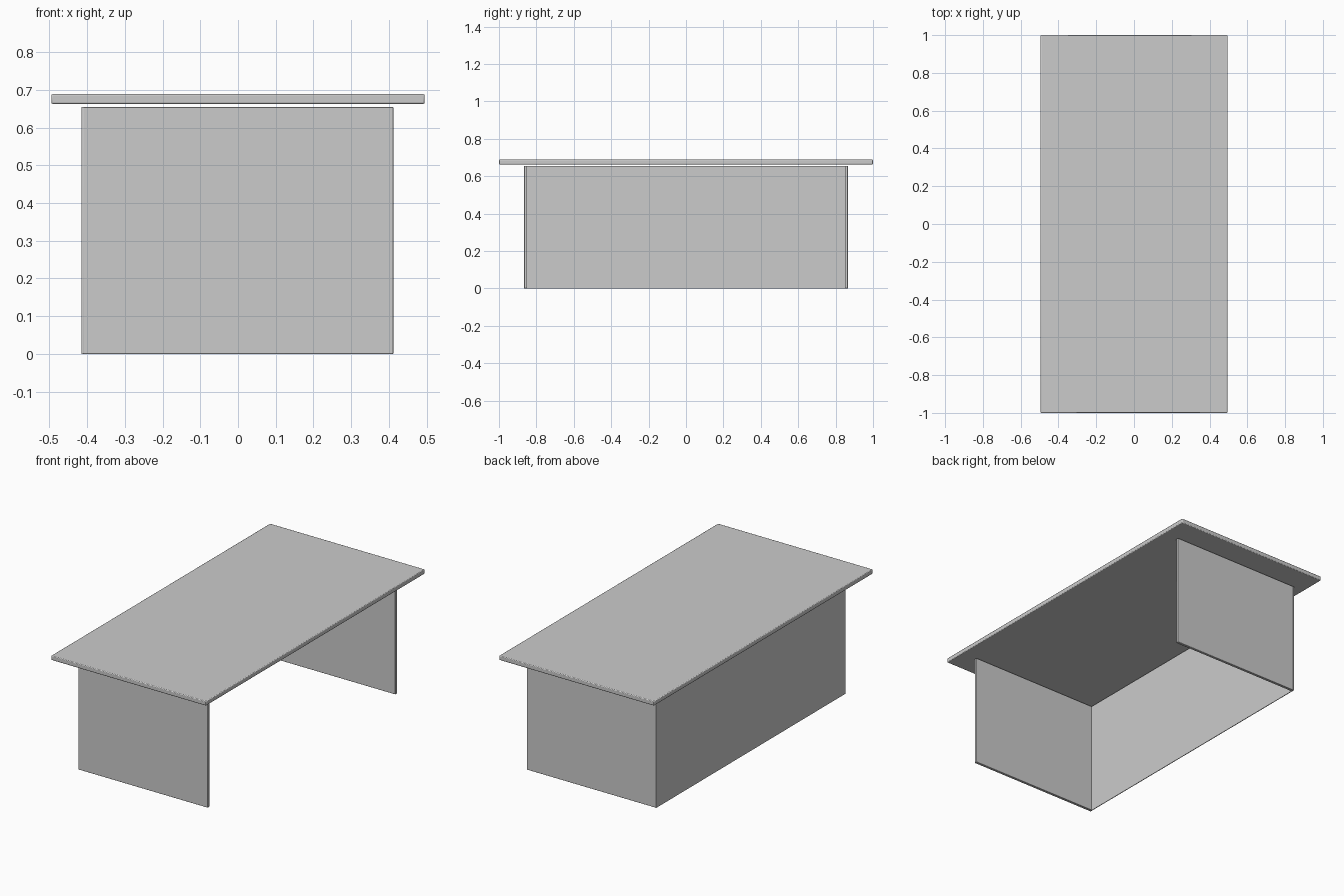
import bpy

if "Cube" in bpy.data.objects:
    bpy.data.objects.remove(bpy.data.objects["Cube"])


def board(name, low, high, bevel=0.0):
    """Rectangular board between two opposite corners, with optional eased edges."""
    bpy.ops.mesh.primitive_cube_add(size=1, location=[(a + b) / 2 for a, b in zip(low, high)])
    ob = bpy.context.object
    ob.name = name
    ob.scale = [b - a for a, b in zip(low, high)]
    bpy.ops.object.transform_apply(location=False, rotation=False, scale=True)
    if bevel:
        mod = ob.modifiers.new("eased_edges", "BEVEL")
        mod.width = bevel
        mod.segments = 2
        bpy.ops.object.shade_smooth_by_angle()
    return ob


HALF_X, HALF_Y, LEG_TOP = 0.412, 0.865, 0.655

# Desk top, floating slightly above the panels
board("desk_top", (-0.495, -1, 0.663), (0.495, 1, 0.689), 0.004)

# End panels
for name, y in (("front_end_panel", -HALF_Y), ("back_end_panel", HALF_Y - 0.016)):
    board(name, (-HALF_X, y, 0), (HALF_X, y + 0.016, LEG_TOP), 0.002)

# Thin modesty panel closing the left side
board("modesty_panel", (-0.415, -HALF_Y, 0), (-0.411, HALF_Y, LEG_TOP))
